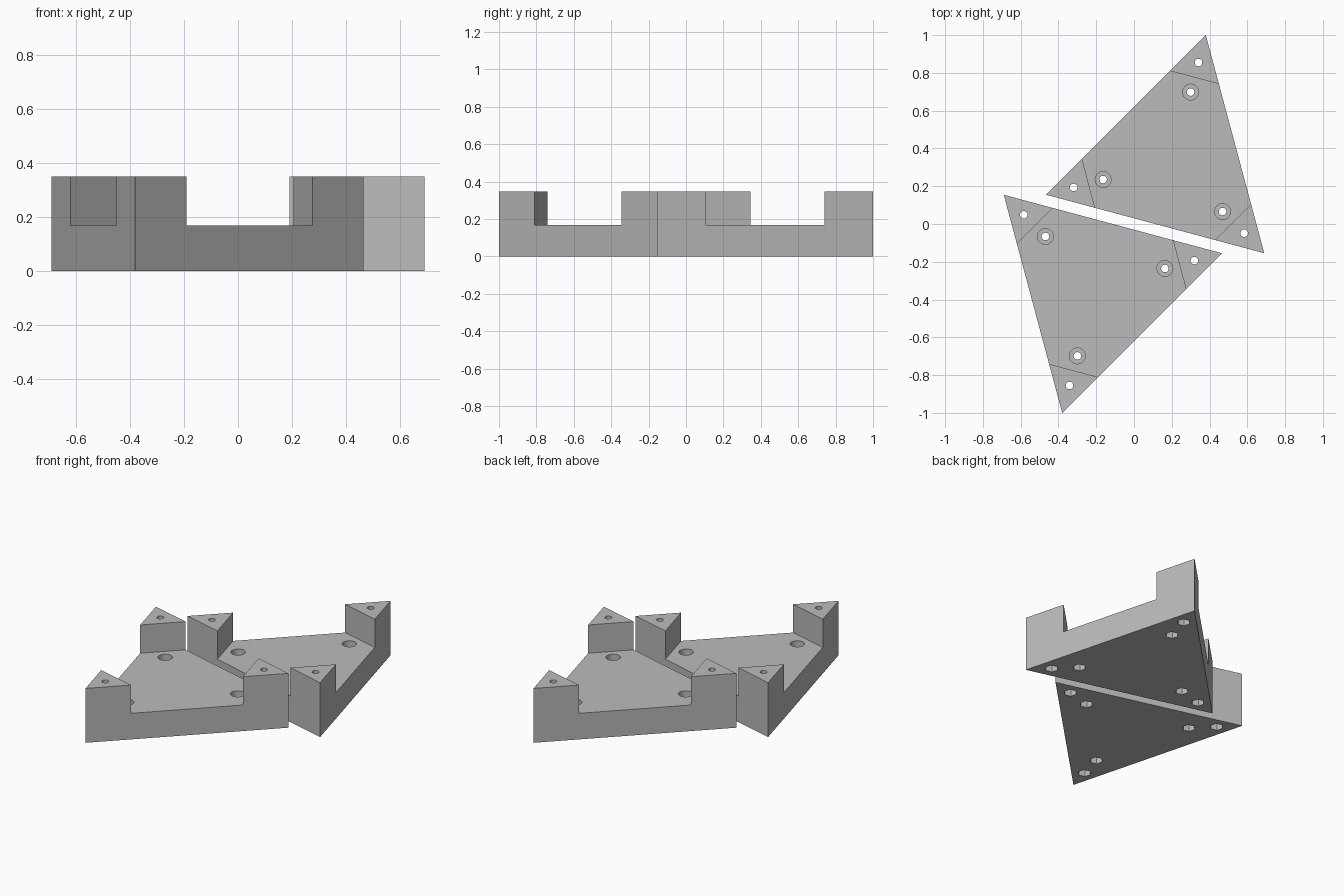
import bpy, bmesh, math

if "Cube" in bpy.data.objects:
    bpy.data.objects.remove(bpy.data.objects["Cube"])

CX, CY = 0.2017, 0.3333      # centre of the rear triangle
R = 0.690                    # centre to corner
BASE, TOP = 0.167, 0.348     # plate and post heights
POST = 0.232                 # depth of a corner post
ANGLES = [math.radians(75 + 120 * i) for i in range(3)]

grey = bpy.data.materials.new("plain grey")
grey.diffuse_color = (0.5, 0.5, 0.5, 1)
grey.use_nodes = True
grey.node_tree.nodes["Principled BSDF"].inputs["Base Color"].default_value = grey.diffuse_color


def prisms(name, centres, sides, radius, z0, z1, turn=0.0):
    """One object holding an upright prism at each centre."""
    bm = bmesh.new()
    for x, y in centres:
        ring = [(x + radius * math.cos(turn + 2 * math.pi * k / sides),
                 y + radius * math.sin(turn + 2 * math.pi * k / sides))
                for k in range(sides)]
        low = [bm.verts.new((px, py, z0)) for px, py in ring]
        high = [bm.verts.new((px, py, z1)) for px, py in ring]
        bm.faces.new(low[::-1])
        bm.faces.new(high)
        for k in range(sides):
            j = (k + 1) % sides
            bm.faces.new((low[k], low[j], high[j], high[k]))
    mesh = bpy.data.meshes.new(name)
    bm.to_mesh(mesh)
    bm.free()
    mesh.materials.append(grey)
    ob = bpy.data.objects.new(name, mesh)
    bpy.context.collection.objects.link(ob)
    return ob


def around(dist):
    return [(CX + dist * math.cos(a), CY + dist * math.sin(a)) for a in ANGLES]


post_holes, plate_holes = around(0.540), around(0.378)
every_hole = post_holes + plate_holes

# Triangular block
block = prisms("rear_bracket", [(CX, CY)], 3, R, 0, TOP, ANGLES[0])

# Cutters: opposed triangle leaves the three posts, then recesses and holes
cutters = [
    prisms("post_cutter", [(CX, CY)], 3, 2 * (R - POST), BASE, 0.6,
           ANGLES[0] + math.pi),
    prisms("screw_recess_cutter", plate_holes, 32, 0.042, BASE - 0.05, 0.25),
    prisms("nut_pocket_cutter", every_hole, 6, 0.038, -0.1, 0.06,
           math.radians(45)),
    prisms("hole_cutter", every_hole, 24, 0.02, -0.2, 0.6),
]
bpy.context.view_layer.objects.active = block
for cutter in cutters:
    cutter.hide_render = True
    mod = block.modifiers.new(cutter.name, 'BOOLEAN')
    mod.operation = 'DIFFERENCE'
    mod.solver = 'EXACT'
    mod.object = cutter
    bpy.ops.object.modifier_apply(modifier=mod.name)
for cutter in cutters:
    bpy.data.objects.remove(cutter)

# Smooth hole walls, crisp edges elsewhere
bpy.ops.object.select_all(action='DESELECT')
block.select_set(True)
bpy.ops.object.shade_smooth_by_angle(angle=math.radians(30))

# Matching bracket turned half way round
front = block.copy()
front.data = block.data.copy()
front.name = "front_bracket"
front.rotation_euler.z = math.pi
bpy.context.collection.objects.link(front)
